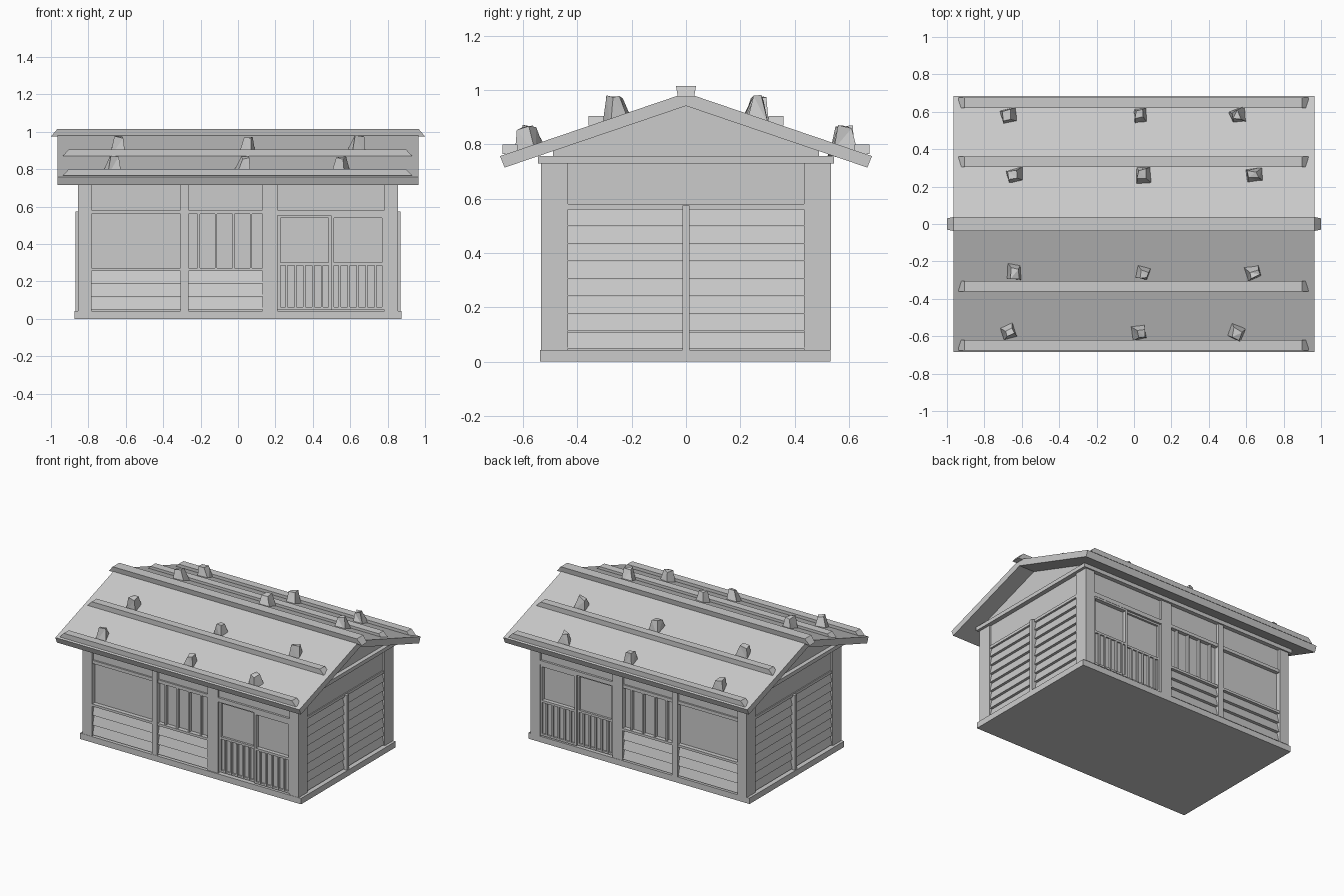
import bpy, bmesh, math, random
from mathutils import Vector

random.seed(4)
cube = bpy.data.objects.get("Cube")
if cube:
    bpy.data.objects.remove(cube, do_unlink=True)

GREY = (0.6, 0.6, 0.6, 1)
mat = bpy.data.materials.new("weathered grey")
mat.use_nodes = True
mat.diffuse_color = GREY
mat.node_tree.nodes["Principled BSDF"].inputs["Base Color"].default_value = GREY


def finish(name, bm, mirror=""):
    """Turn a bmesh into an object, optionally mirrored through the origin."""
    bmesh.ops.recalc_face_normals(bm, faces=bm.faces)
    mesh = bpy.data.meshes.new(name)
    bm.to_mesh(mesh)
    bm.free()
    mesh.materials.append(mat)
    obj = bpy.data.objects.new(name, mesh)
    bpy.context.scene.collection.objects.link(obj)
    if mirror:
        mod = obj.modifiers.new("Mirror", "MIRROR")
        mod.use_axis = [axis in mirror for axis in "xyz"]
    return obj


def add_prism(bm, profile, lo, hi, axis="x", taper=0, top=9):
    """Extrude a profile along x or y; points above 'top' are pulled in by 'taper'."""
    rings = []
    for end, sign in ((lo, 1), (hi, -1)):
        ring = []
        for a, z in profile:
            c = end + sign * (taper if z > top else 0)
            ring.append(bm.verts.new((c, a, z) if axis == "x" else (a, c, z)))
        rings.append(ring)
    n = len(profile)
    bm.faces.new(rings[0])
    bm.faces.new(rings[1][::-1])
    for i in range(n):
        j = (i + 1) % n
        bm.faces.new((rings[0][i], rings[0][j], rings[1][j], rings[1][i]))


def prism(name, profile, lo, hi, axis="x", mirror="", taper=0, top=9):
    bm = bmesh.new()
    add_prism(bm, profile, lo, hi, axis, taper, top)
    return finish(name, bm, mirror)


def boxes(name, bounds, mirror=""):
    """Several boxes (x0, x1, y0, y1, z0, z1) in one object."""
    bm = bmesh.new()
    for x0, x1, y0, y1, z0, z1 in bounds:
        add_prism(bm, [(y0, z0), (y1, z0), (y1, z1), (y0, z1)], x0, x1)
    return finish(name, bm, mirror)


def clapboards(name, face, out, z0, z1, count, spans, axis, mirror):
    """Sloping boards whose lower edges stand proud of the wall."""
    bm = bmesh.new()
    step = (z1 - z0) / count
    for i in range(count):
        z = z0 + i * step
        profile = [(face, z + 0.004), (face + out, z + 0.004),
                   (face + out * 0.35, z + step), (face, z + step)]
        for lo, hi in spans:
            add_prism(bm, profile, lo, hi, axis)
    return finish(name, bm, mirror)


# Base, core walls and wall plate
boxes("base", [(-.875, .875, -.537, .532, 0, .042)])
boxes("core_walls", [(-.83, .83, -.5, .5, .042, .74)])
boxes("wall_plate", [(-.875, .875, -.545, .545, .73, .757)])

# Posts
boxes("corner_posts", [(.782, .855, -.535, -.435, .042, .73)], "xy")
boxes("front_left_post", [(.13, .212, -.53, -.49, .042, .73)], "y")
boxes("front_right_post", [(-.307, -.265, -.535, -.49, .042, .73)], "y")
boxes("side_post", [(.82, .87, -.013, .013, .042, .575)], "x")

# Sides: boards, rail and plain wall above
clapboards("side_boards", .828, .022, .045, .56, 8, [(-.436, .436)], "y", "x")
boxes("side_rail", [(.82, .85, -.436, .436, .56, .58)], "x")
boxes("side_upper_wall", [(.82, .843, -.436, .436, .58, .73)], "x")

# Front and back: upper wall, lintels and window sills
boxes("front_upper_wall", [(-.785, .782, -.515, -.49, .58, .73)], "y")
boxes("lintels", [(-.785, -.307, -.527, -.49, .56, .583),
                  (-.265, .13, -.527, -.49, .56, .583),
                  (.212, .782, -.53, -.49, .553, .583)], "y")
boxes("window_sills", [(-.785, -.307, -.53, -.49, .255, .272),
                       (-.265, .13, -.53, -.49, .255, .272)], "y")
clapboards("front_boards", -.498, -.027, .045, .255, 3,
           [(-.785, -.307), (-.265, .13)], "x", "y")
boxes("window_bars", [(-.216 + i * .093, -.204 + i * .093, -.522, -.49, .272, .56)
                      for i in range(4)], "y")

# Sliding doors: frame, rails and slatted lower panel
for name, x0, x1, y in (("inner_door", .212, .497, -.515), ("outer_door", .497, .782, -.528)):
    parts = [(x0, x0 + .016, y, -.49, .048, .553), (x1 - .012, x1, y, -.49, .048, .553),
             (x0, x1, y, -.49, .285, .301), (x0, x1, y, -.49, .54, .553),
             (x0, x1, y, -.49, .048, .062), (x0, x1, y + .01, -.49, .062, .285)]
    for i in range(1, 6):
        x = x0 + (x1 - x0) * i / 6
        parts.append((x - .006, x + .006, y - .003, -.49, .055, .285))
    boxes(name, parts, "y")

# Gable ends and pitched roof
prism("gables", [(-.49, .755), (.49, .755), (.49, .778), (0, .945), (-.49, .778)], -.845, .845)
prism("roof", [(-.685, .757), (0, .99), (.685, .757),
               (.668, .715), (0, .942), (-.668, .715)], -.965, .965)
prism("ridge_beam", [(-.03, .975), (.03, .975), (.037, 1.016), (-.037, 1.016)],
      -1, 1, taper=.035, top=1)
for name, y, z in (("eave_batten", .648, .8), ("middle_batten", .332, .905)):
    prism(name, [(y - .028, z - .035), (y + .028, z - .035), (y + .028, z), (y - .028, z)],
          -.938, .932, mirror="y", taper=.033, top=z - .01)

# Roof stones: lopsided blocks resting above the battens
for side in (-1, 1):
    for x, y in ((-.67, .575), (.03, .58), (.55, .58), (-.64, .26), (.05, .26), (.64, .26)):
        bm = bmesh.new()
        bmesh.ops.create_cone(bm, cap_ends=True, segments=4, radius1=.062,
                              radius2=.03, depth=.1)
        for v in bm.verts:
            v.co += Vector([random.uniform(-.009, .009) for _ in range(3)])
        bmesh.ops.triangulate(bm, faces=bm.faces)
        stone = finish("roof_stone", bm)
        stone.location = (x, side * y, .99 - .341 * y + .022)
        stone.rotation_euler = (-side * .15, 0, math.pi / 4 + random.uniform(-.4, .4))
